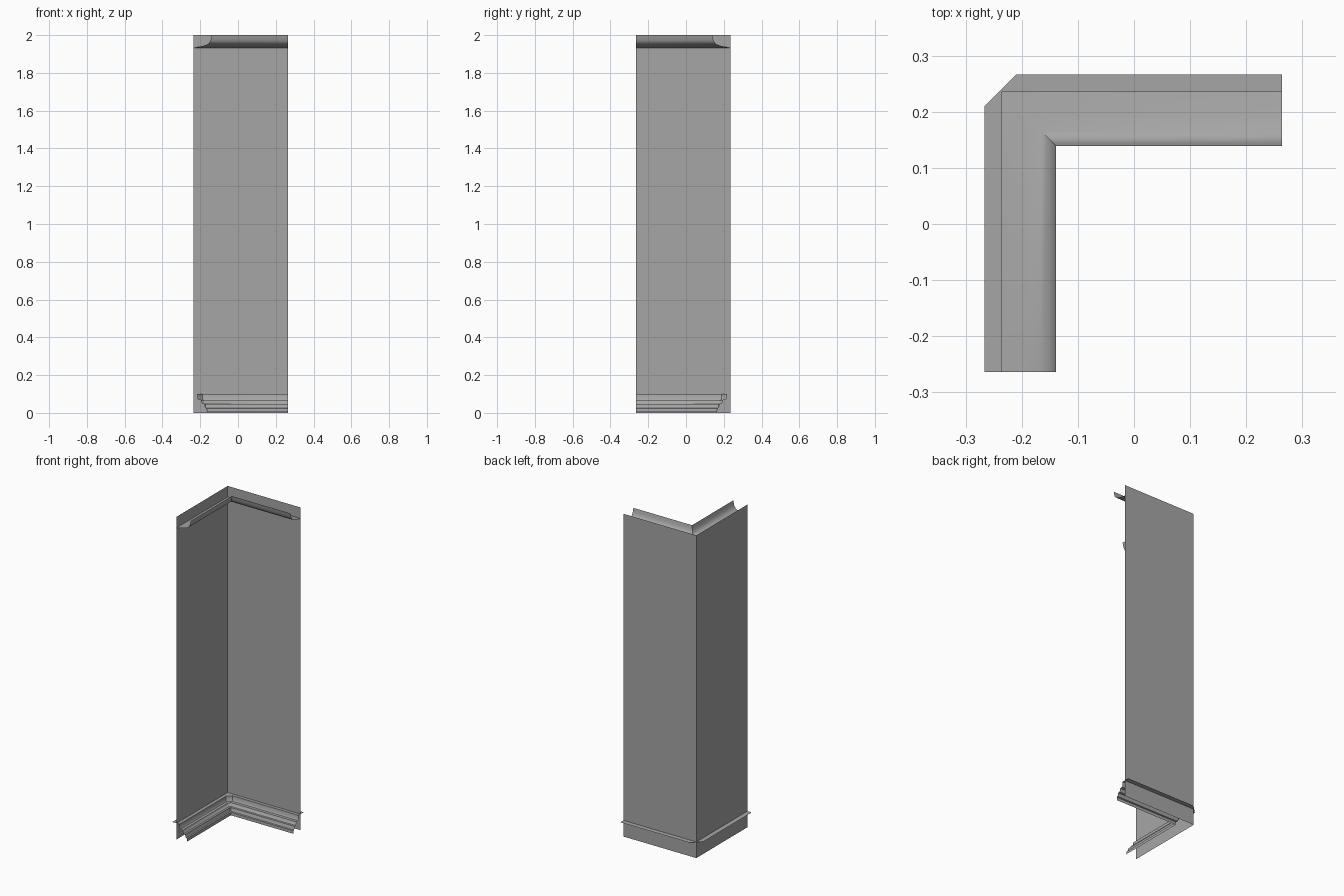
import bpy, math

cube = bpy.data.objects.get("Cube")
if cube:
    bpy.data.objects.remove(cube, do_unlink=True)

WALL = 0.236   # distance of both wall sheets from the centre
END = 0.264    # free ends of the two legs

grey = bpy.data.materials.new("plaster_grey")
grey.use_nodes = True
colour = (0.38, 0.38, 0.38, 1)
grey.diffuse_color = colour
bsdf = grey.node_tree.nodes["Principled BSDF"]
bsdf.inputs["Base Color"].default_value = colour
bsdf.inputs["Roughness"].default_value = 0.8


def corner_path(d, cut):
    """L-shaped path at distance d inside the walls, corner cut off by `cut`."""
    x, y = -WALL + d, WALL - d
    if cut is None:
        return [(x, -END), (x, y), (END, y)]
    return [(x, -END), (x, y - cut), (x + cut, y), (END, y)]


def sweep(name, profile, cut_at=lambda d: None, smooth=None):
    """Open sheet made by running a (depth, height) profile round the corner."""
    rows = [[(x, y, z) for x, y in corner_path(d, cut_at(d))] for d, z in profile]
    n = len(rows[0])
    verts = [v for row in rows for v in row]
    faces = [(r * n + i, r * n + i + 1, (r + 1) * n + i + 1, (r + 1) * n + i)
             for r in range(len(rows) - 1) for i in range(n - 1)]
    mesh = bpy.data.meshes.new(name)
    mesh.from_pydata(verts, [], faces)
    mesh.materials.append(grey)
    ob = bpy.data.objects.new(name, mesh)
    bpy.context.collection.objects.link(ob)
    if smooth:
        bpy.ops.object.select_all(action='DESELECT')
        ob.select_set(True)
        bpy.context.view_layer.objects.active = ob
        bpy.ops.object.shade_smooth_by_angle(angle=math.radians(smooth))
    return ob


# Two thin wall sheets meeting at the back corner
sweep("corner_walls", [(0, 2), (0, 0)])

# Stepped skirting whose top ledge passes through the wall
skirting = [(-0.03, 0.1), (0.02, 0.1), (0.021, 0.076), (0.026, 0.069),
            (0.04, 0.067), (0.043, 0.055), (0.049, 0.048), (0.058, 0.046),
            (0.06, 0.034), (0.064, 0.026), (0.07, 0.023), (0.071, 0.005)]
sweep("skirting_board", skirting,
      cut_at=lambda d: max(0.056 - 0.586 * (d + 0.03), 0.002), smooth=35)

# Curved ceiling cove, open at the top
cove = [(0, 1.932), (0.04, 1.94), (0.07, 1.949), (0.082, 1.957),
        (0.089, 1.968), (0.093, 1.982), (0.097, 2)]
sweep("ceiling_cove", cove, smooth=40)
